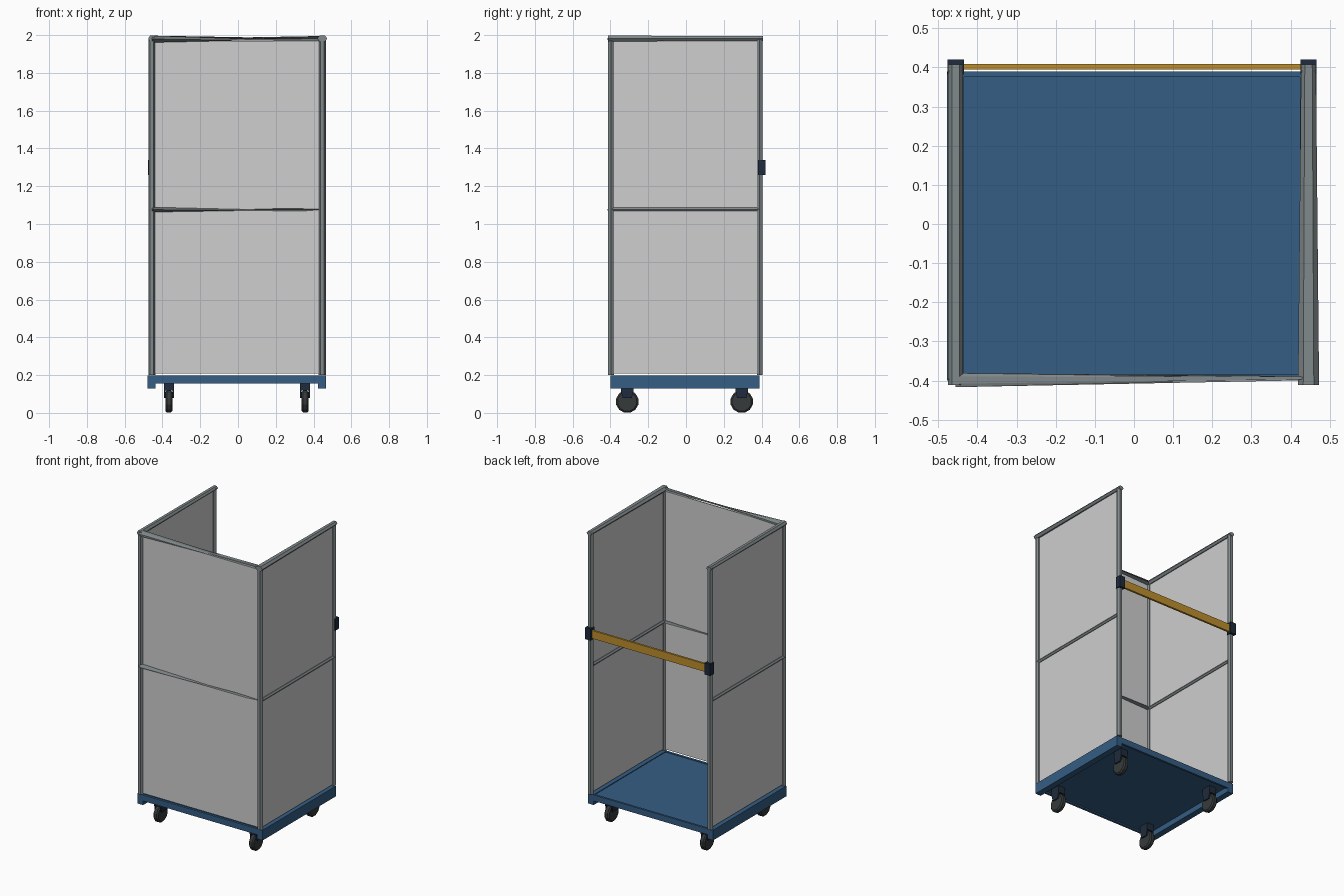
import bpy
import bmesh
from math import cos, sin, pi
from mathutils import Vector

cube = bpy.data.objects.get("Cube")
if cube:
    bpy.data.objects.remove(cube, do_unlink=True)


def material(name, rgb):
    m = bpy.data.materials.new(name)
    m.use_nodes = True
    m.diffuse_color = (*rgb, 1)
    m.node_tree.nodes["Principled BSDF"].inputs["Base Color"].default_value = (*rgb, 1)
    return m


STEEL = material("grey steel", (0.22, 0.25, 0.26))
PANEL = material("pale panel", (0.62, 0.62, 0.62))
BLUE = material("blue base", (0.035, 0.11, 0.23))
NAVY = material("dark navy", (0.014, 0.024, 0.045))
RUBBER = material("dark rubber", (0.036, 0.042, 0.042))
YELLOW = material("yellow strap", (0.5, 0.27, 0.025))


def finish(name, bm, mat):
    bmesh.ops.recalc_face_normals(bm, faces=bm.faces)
    mesh = bpy.data.meshes.new(name)
    bm.to_mesh(mesh)
    bm.free()
    mesh.materials.append(mat)
    obj = bpy.data.objects.new(name, mesh)
    bpy.context.collection.objects.link(obj)
    return obj


def box(name, lo, hi, mat):
    """Box between two opposite corners."""
    bm = bmesh.new()
    bmesh.ops.create_cube(bm, size=1)
    lo, hi = Vector(lo), Vector(hi)
    for v in bm.verts:
        v.co = (lo + hi) / 2 + v.co * (hi - lo)
    return finish(name, bm, mat)


def loft(name, rings, mat):
    """Skin a row of equal-sized rings and cap both ends."""
    bm = bmesh.new()
    loops = [[bm.verts.new(p) for p in ring] for ring in rings]
    n = len(loops[0])
    for a, b in zip(loops, loops[1:]):
        for i in range(n):
            j = (i + 1) % n
            bm.faces.new((a[i], a[j], b[j], b[i]))
    bm.faces.new(loops[0])
    bm.faces.new(loops[-1])
    return finish(name, bm, mat)


def ring(centre, u, v, ru, rv, n=6, phase=0):
    """Polygon ring spanned by the two directions u and v."""
    c, u, v = Vector(centre), Vector(u), Vector(v)
    angles = [phase + 2 * pi * i / n for i in range(n)]
    return [c + u * ru * cos(a) + v * rv * sin(a) for a in angles]


X, Y, Z = (1, 0, 0), (0, 1, 0), (0, 0, 1)
RIGHT, LEFT = -0.456, 0.446
FRONT, BACK = -0.397, 0.39

# Side frames: posts, top rail, middle rail, panel and strap buckle
for side, x, flare in (("right", RIGHT, 0.019), ("left", LEFT, 0.027)):
    for end, y in (("front", FRONT), ("back", BACK)):
        loft(f"{side}_{end}_post",
             [ring((x, y, z), X, Y, 0.019, 0.017) for z in (0.2, 1.985)], STEEL)
    loft(f"{side}_top_rail",
         [ring((x, -0.412, 1.982), X, Z, flare, 0.018),
          ring((x, 0.408, 1.982), X, Z, 0.019, 0.014)], STEEL)
    loft(f"{side}_middle_rail",
         [ring((x, y, 1.078), X, Z, 0.016, 0.012) for y in (FRONT, BACK)], STEEL)
    box(f"{side}_panel", (x - 0.004, FRONT, 0.208), (x + 0.004, BACK, 1.975), PANEL)
    box(f"{side}_buckle", (x - 0.021, 0.382, 1.26), (x + 0.021, 0.42, 1.34), NAVY)

# Front rails are twisted half a turn from one end to the other
for name, z, height in (("front_top_rail", 1.979, 0.021),
                        ("front_middle_rail", 1.076, 0.015)):
    loft(name,
         [ring((RIGHT, FRONT - 0.002, z), Y, Z, 0.018, height),
          ring((LEFT + 0.012, -0.394, z + 0.002), Y, Z, 0.005, -height * 0.8)], STEEL)
box("front_panel", (RIGHT, -0.399, 0.208), (LEFT, -0.392, 1.968), PANEL)

# Restraining strap across the open back
box("strap", (RIGHT, 0.395, 1.272), (LEFT, 0.409, 1.326), YELLOW)

# Base: deck with deeper side beams and thin edge lips
box("deck", (-0.44, -0.39, 0.165), (0.43, 0.385, 0.193), BLUE)
for side, lo, hi in (("right", -0.478, -0.436), ("left", 0.424, 0.466)):
    box(f"{side}_beam", (lo, -0.4, 0.128), (hi, 0.39, 0.198), BLUE)
for end, lo, hi in (("front", -0.4, -0.384), ("back", 0.376, 0.39)):
    box(f"{end}_lip", (-0.44, lo, 0.156), (0.43, hi, 0.197), BLUE)

# Casters: mounting plate, tapered fork cheeks and a chamfered wheel
for side, x in (("right", -0.366), ("left", 0.355)):
    for end, y in (("front", -0.311), ("back", 0.295)):
        name = f"{side}_{end}_caster"
        box(f"{name}_plate", (x - 0.026, y - 0.034, 0.118),
            (x + 0.026, y + 0.034, 0.166), NAVY)
        for s, cheek in ((-1, "outer"), (1, "inner")):
            cx = x + s * 0.022
            loft(f"{name}_{cheek}_cheek",
                 [ring((cx, y, z), X, Y, 0.0057, w, 4, pi / 4)
                  for z, w in ((0.078, 0.034), (0.12, 0.048))], NAVY)
        loft(f"{name}_wheel",
             [ring((x + dx, y, 0.06), Y, Z, r, r, 12, pi / 12)
              for dx, r in ((-0.018, 0.052), (-0.01, 0.061),
                            (0.01, 0.061), (0.018, 0.052))], RUBBER)
